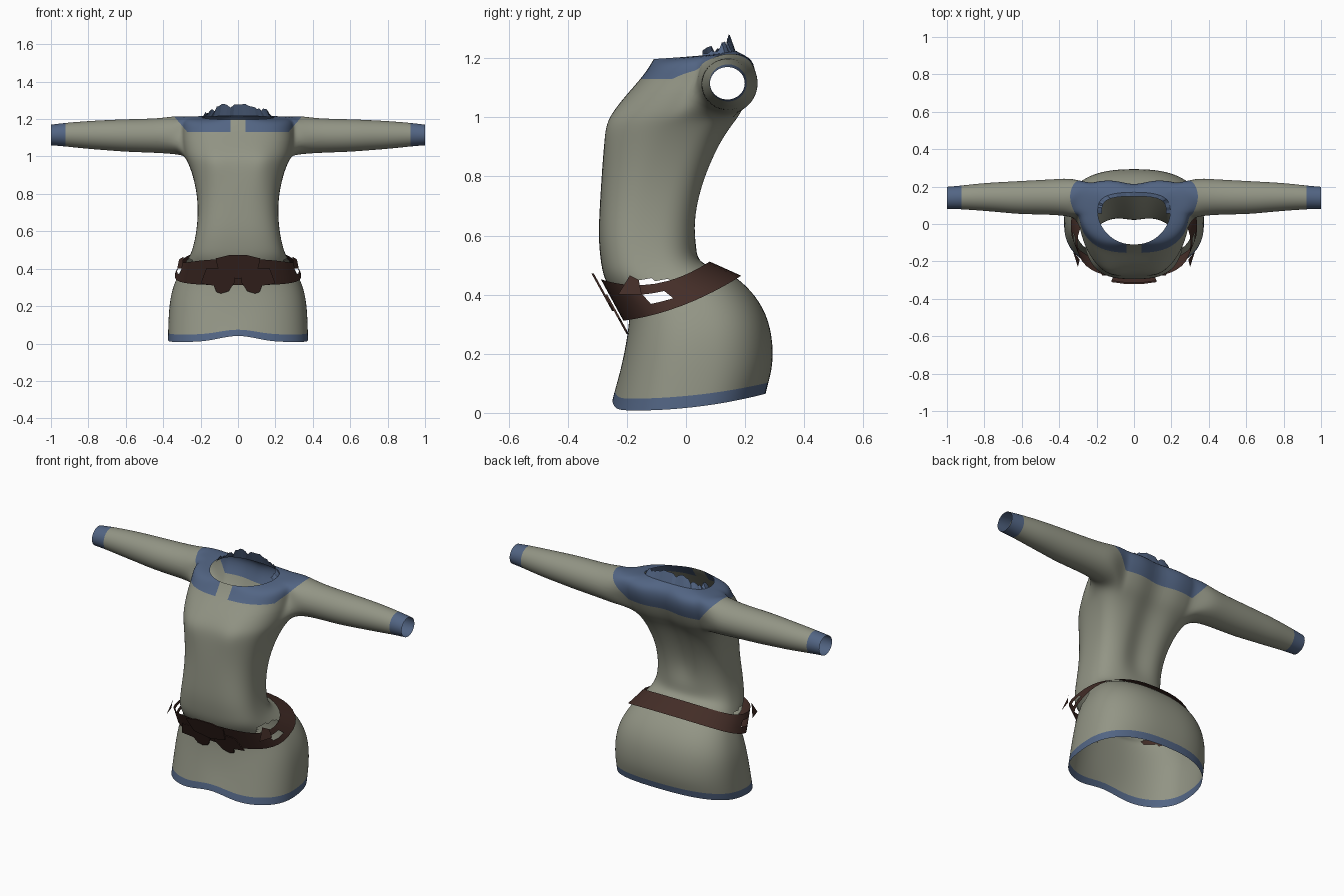
import bpy, bmesh, math, random
from mathutils import Vector

if "Cube" in bpy.data.objects:
    bpy.data.objects.remove(bpy.data.objects["Cube"])
random.seed(4)
N = 40


def material(name, rgb):
    m = bpy.data.materials.new(name)
    m.use_nodes = True
    m.diffuse_color = (*rgb, 1)
    m.node_tree.nodes["Principled BSDF"].inputs["Base Color"].default_value = (*rgb, 1)
    return m


SAGE = material("sage cloth", (0.29, 0.30, 0.235))
BLUE = material("blue trim", (0.085, 0.13, 0.23))
BROWN = material("brown leather", (0.058, 0.027, 0.021))


def make_object(name, bm, mats, smooth=True):
    mesh = bpy.data.meshes.new(name)
    bm.to_mesh(mesh)
    bm.free()
    for m in mats:
        mesh.materials.append(m)
    for p in mesh.polygons:
        p.use_smooth = smooth
    obj = bpy.data.objects.new(name, mesh)
    bpy.context.collection.objects.link(obj)
    return obj


def face_outward(bm, ref):
    bmesh.ops.recalc_face_normals(bm, faces=bm.faces)
    if sum(f.normal.dot(f.calc_center_median() - ref) * f.calc_area() for f in bm.faces) < 0:
        bmesh.ops.reverse_faces(bm, faces=bm.faces)


def spow(v, e):
    return math.copysign(abs(v) ** e, v)


def section(angle, ring, e, bias=0, dip=0):
    """Point on a tilted, rounded cross-section given by its front, back and half width."""
    yf, zf, yb, zb, w = ring
    x, u = w * spow(math.cos(angle), e), spow(math.sin(angle), e)
    s = (u + 1) / 2
    y = yf + (yb - yf) * (s + bias * (1 - u * u))
    return Vector((x, y, zf + (zb - zf) * s - dip * (1 - u * u)))


# Body cross-sections from hem to neck: front y, front z, back y, back z, half width
RINGS = [
    (-.25, .01, .27, .065, .375), (-.245, .033, .277, .095, .375),
    (-.22, .15, .298, .17, .372), (-.2, .25, .29, .29, .36),
    (-.19, .33, .25, .38, .327), (-.2, .36, .19, .445, .297),
    (-.25, .4, .13, .485, .272), (-.28, .46, .06, .5, .252),
    (-.29, .52, .035, .53, .238), (-.297, .6, .035, .58, .224),
    (-.292, .7, .04, .67, .214), (-.286, .8, .065, .78, .218),
    (-.278, .9, .11, .89, .24), (-.268, .98, .15, .96, .268),
    (-.24, 1.03, .19, 1.01, .29), (-.19, 1.09, .22, 1.08, .3),
    (-.15, 1.135, .24, 1.14, .3), (-.122, 1.175, .235, 1.195, .3),
    (-.11, 1.197, .17, 1.225, .195)]
ARM_LOW, ARM_TOP, NECK = 14, 17, 18
DIPS = {0: .02, 1: .02, 14: .015, 17: -.028}
ARM_COLS = range(-1, 6)


def body_point(j, i):
    bias = min(max((j - 9) * .03, 0), .15)
    a = 2 * math.pi * i / N
    p = section(a, RINGS[j], .8 if j < 7 else .9 if j == NECK else .7, bias, DIPS.get(j, 0))
    if math.sin(a) < 0:
        if j < 2:                                     # raised middle of the front hem
            p.z += .035 * math.exp(-(p.x / .12) ** 2)
        bust = {12: .4, 13: 1, 14: .4}.get(j, 0)
        p.y -= .016 * bust * math.exp(-((abs(p.x) - .13) / .06) ** 2)
    elif 9 < j < NECK:                                # hollow along the spine
        p.y -= .03 * math.exp(-(p.x / .07) ** 2)
    return p


# Torso with open armholes
bm = bmesh.new()
grid = [[bm.verts.new(body_point(j, i)) for i in range(N)] for j in range(len(RINGS))]
holes = set()
for c in list(ARM_COLS)[:-1]:
    holes |= {c % N, (N // 2 - c - 1) % N}
for j in range(len(RINGS) - 1):
    for i in range(N):
        if ARM_LOW <= j < ARM_TOP and i in holes:
            continue
        k = (i + 1) % N
        f = bm.faces.new((grid[j][i], grid[j][k], grid[j + 1][k], grid[j + 1][i]))
        f.material_index = 1 if j == 0 else 0

# Sleeves grown from the armholes: x, centre y, centre z, radius y, radius z
SLEEVE = [(.33, .142, 1.115, .107, .105), (.42, .145, 1.111, .096, .093),
          (.6, .141, 1.112, .091, .089), (.7, .143, 1.114, .083, .082),
          (.8, .145, 1.115, .076, .076), (.935, .142, 1.117, .063, .063),
          (1, .14, 1.115, .06, .056)]
first, last = ARM_COLS[0], ARM_COLS[-1]
mid = range(ARM_LOW + 1, ARM_TOP)
loop = ([(ARM_LOW, c) for c in ARM_COLS] + [(j, last) for j in mid]
        + [(ARM_TOP, c) for c in reversed(ARM_COLS)] + [(j, first) for j in reversed(mid)])
for side in (1, -1):
    prev = [grid[j][(c if side > 0 else N // 2 - c) % N] for j, c in loop]
    n = len(prev)
    for r, (x, cy, cz, ry, rz) in enumerate(SLEEVE):
        ring = []
        for k in range(n):
            a = math.radians(-150 + 360 * k / n)
            ring.append(bm.verts.new((side * x, cy + ry * math.cos(a), cz + rz * math.sin(a))))
        for k in range(n):
            m = (k + 1) % n
            f = bm.faces.new((prev[k], prev[m], ring[m], ring[k]))
            f.material_index = 1 if r == len(SLEEVE) - 1 else 0
        prev = ring
face_outward(bm, Vector((0, 0, .6)))
tunic = make_object("tunic", bm, [SAGE, BLUE])
sub = tunic.modifiers.new("smooth", "SUBSURF")
sub.levels = sub.render_levels = 2

# Shoulder yoke cut into the smoothed cloth, and openings under the belt windows
bm = bmesh.new()
bm.from_object(tunic, bpy.context.evaluated_depsgraph_get())
tunic.modifiers.clear()
SLOPE = .85
cuts = [((0, 0, 1.13), (0, 0, 1)), ((0, 0, 1.08), (0, 0, 1))]
for side in (1, -1):
    cuts += [((side * .04, 0, 1.13), (1, 0, 0)), ((side * .27, 0, 1.13), (side, 0, -SLOPE))]
for co, no in cuts:
    near = [f for f in bm.faces if f.calc_center_median().z > 1 and abs(f.calc_center_median().x) < .45]
    geom = set(near) | {e for f in near for e in f.edges} | {v for f in near for v in f.verts}
    bmesh.ops.bisect_plane(bm, geom=list(geom), plane_co=co, plane_no=no, dist=1e-5)
hidden = []
for f in bm.faces:
    c = f.calc_center_median()
    x = abs(c.x)
    if (c.z > (1.08 if c.y > .1 else 1.13) and x < .27 + SLOPE * (c.z - 1.13)
            and not (c.y < 0 and x < .04)):
        f.material_index = 1
    if -.17 < c.y < -.03 and .35 < c.z < .45 and x > .2:
        hidden.append(f)
bmesh.ops.delete(bm, geom=hidden, context="FACES")
bm.to_mesh(tunic.data)
bm.free()
for p in tunic.data.polygons:
    p.use_smooth = True

# Ragged collar standing on the back of the neckline
bm = bmesh.new()
steps = 34
rows = []
for k in range(steps + 1):
    t = k / steps
    a = math.radians(-5 + 190 * t)
    base = section(a, RINGS[NECK], .9, .15)
    rise = .015 + .03 * math.sin(math.pi * t) ** 2 + random.uniform(-.014, .014)
    if abs(abs(base.x) - .08) < .025:
        rise += .012
    inward = Vector((-base.x * .12, -.022 * math.sin(math.pi * t), rise))
    rows.append((bm.verts.new(base - Vector((0, 0, .008))), bm.verts.new(base + inward)))
for (a, b), (c, d) in zip(rows, rows[1:]):
    bm.faces.new((a, c, d, b))
make_object("ragged_collar", bm, [BLUE], False)

# Belt band with a window at each hip
TOP, BOTTOM = (-.288, .452, .08, .512, .302), (-.212, .312, .187, .464, .338)
ROWS = 3
bm = bmesh.new()
band = []
for r in range(ROWS + 1):
    t = r / ROWS
    ring = [b + (a - b) * t for a, b in zip(TOP, BOTTOM)]
    band.append([bm.verts.new(section(2 * math.pi * i / N, ring, .8, 0, .025 + .02 * t))
                 for i in range(N)])
windows = {-2 % N, -1 % N, N // 2, N // 2 + 1}
for r in range(ROWS):
    for i in range(N):
        if r == 1 and i in windows:
            continue
        k = (i + 1) % N
        bm.faces.new((band[r][i], band[r][k], band[r + 1][k], band[r + 1][i]))
face_outward(bm, Vector((0, -.03, .41)))
make_object("belt", bm, [BROWN])


# Leather plates lying on the sloping front of the belt
def plate(name, outline, lift=0):
    bm = bmesh.new()
    verts = [bm.verts.new((x, -.302 - lift + (.45 - z) * .55, z)) for x, z in outline]
    face = bm.faces.new(verts)
    ext = bmesh.ops.extrude_face_region(bm, geom=[face])["geom"]
    bmesh.ops.translate(bm, vec=(0, .008, 0), verts=[g for g in ext if isinstance(g, bmesh.types.BMVert)])
    bmesh.ops.recalc_face_normals(bm, faces=bm.faces)
    make_object(name, bm, [BROWN], False)


plate("belt_front_panel", [(-.12, .455), (-.1, .37), (0, .345), (.1, .37), (.12, .455),
                           (.05, .472), (-.05, .472)], .006)
for side, label in ((1, "left"), (-1, "right")):
    plate(label + "_belt_flap", [(side * x, z) for x, z in
          ((.015, .33), (.05, .28), (.09, .267), (.115, .275), (.13, .31), (.2, .32),
           (.17, .4), (.03, .4))])
    # Small loop standing out at each hip
    bm = bmesh.new()
    pts = [(.29, -.19, .465), (.3, -.23, .4), (.325, -.15, .4), (.315, -.16, .45)]
    bm.faces.new([bm.verts.new((side * x, y, z)) for x, y, z in pts])
    make_object(label + "_belt_loop", bm, [BROWN], False)
